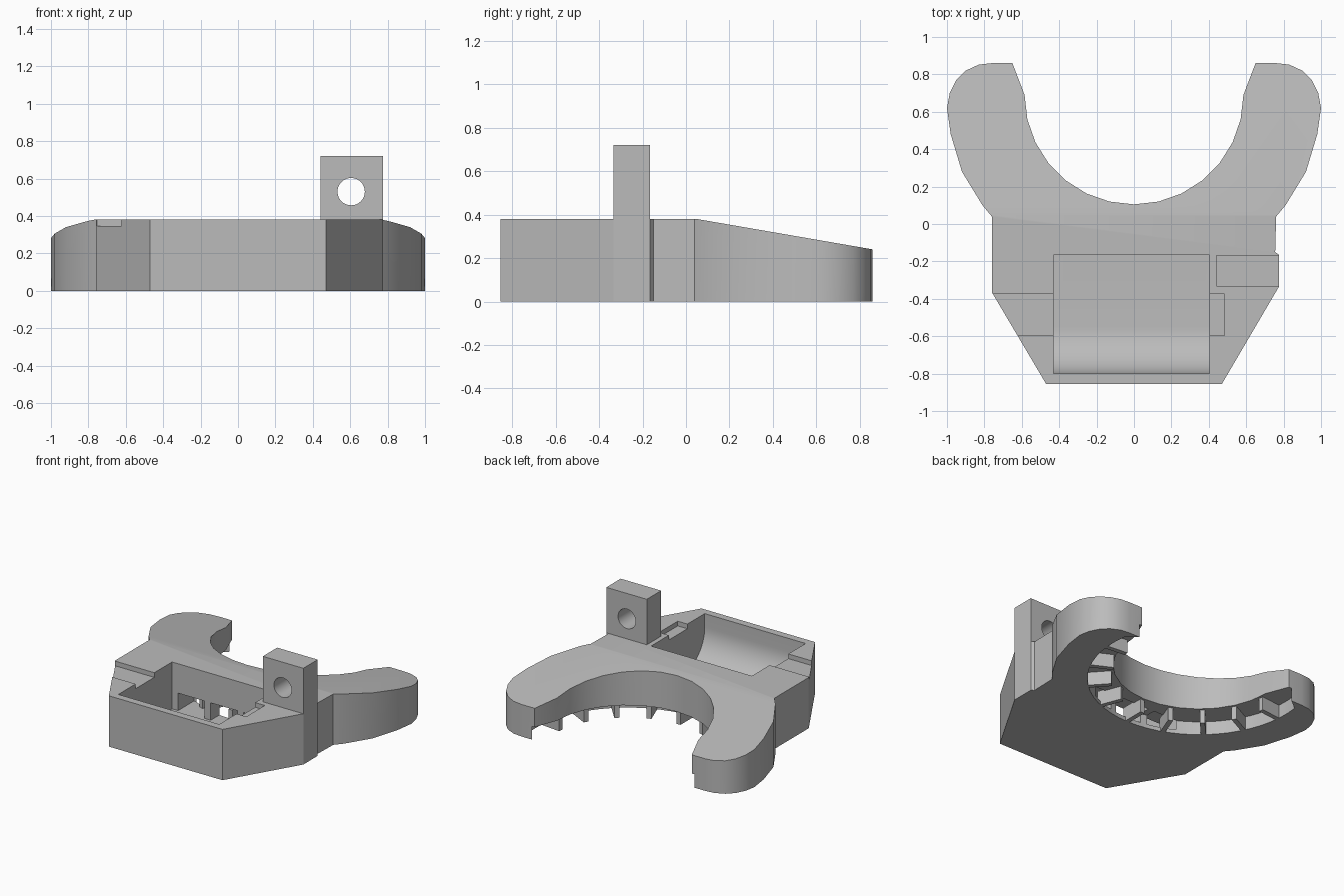
import bpy, bmesh, math
from mathutils import Matrix

if "Cube" in bpy.data.objects:
    bpy.data.objects.remove(bpy.data.objects["Cube"])

grey = bpy.data.materials.new("plain grey")
grey.use_nodes = True
colour = (0.5, 0.5, 0.5, 1)
grey.diffuse_color = colour
grey.node_tree.nodes["Principled BSDF"].inputs["Base Color"].default_value = colour

TOP = 0.38
ARC_Y, ARC_R, RECESS_R, RECESS_Z = 0.69, 0.585, 0.76, 0.10


def prism(name, outline, lo, hi, axis="z"):
    """Extrude a closed outline along z, or a (y, z) outline along x."""
    bm = bmesh.new()
    place = (lambda a, b: (a, b, lo)) if axis == "z" else (lambda a, b: (lo, a, b))
    step = (0, 0, hi - lo) if axis == "z" else (hi - lo, 0, 0)
    face = bm.faces.new([bm.verts.new(place(a, b)) for a, b in outline])
    out = bmesh.ops.extrude_face_region(bm, geom=[face])["geom"]
    bmesh.ops.translate(bm, vec=step, verts=[v for v in out if isinstance(v, bmesh.types.BMVert)])
    bmesh.ops.recalc_face_normals(bm, faces=bm.faces)
    mesh = bpy.data.meshes.new(name)
    bm.to_mesh(mesh)
    bm.free()
    mesh.materials.append(grey)
    obj = bpy.data.objects.new(name, mesh)
    bpy.context.collection.objects.link(obj)
    return obj


def box(name, x0, x1, y0, y1, z0, z1):
    return prism(name, [(x0, y0), (x1, y0), (x1, y1), (x0, y1)], z0, z1)


def arc(cx, cy, r, start, end, n):
    angles = [math.radians(start + (end - start) * i / n) for i in range(n + 1)]
    return [(cx + r * math.cos(a), cy + r * math.sin(a)) for a in angles]


def cut(obj, cutter):
    cutter.hide_render = True
    mod = obj.modifiers.new("cut", "BOOLEAN")
    mod.operation, mod.solver, mod.object = "DIFFERENCE", "EXACT", cutter
    bpy.context.view_layer.objects.active = obj
    bpy.ops.object.modifier_apply(modifier=mod.name)
    bpy.data.objects.remove(cutter)


# Body: trapezoid front, two rounded arms and a round bay between them
arm = [(0.76, 0.04), (0.81, 0.1), (0.92, 0.28), (0.98, 0.48), (1, 0.62), (0.985, 0.7),
       (0.95, 0.77), (0.9, 0.82), (0.83, 0.852), (0.76, 0.86), (0.65, 0.86)]
bay = arc(0, ARC_Y, ARC_R, 0, -180, 14)
outline = ([(-0.47, -0.855), (0.47, -0.855), (0.775, -0.335), (0.775, -0.165), (0.755, -0.15)]
           + arm + bay + [(-x, y) for x, y in reversed(arm)] + [(-0.76, -0.365)])
body = prism("body", outline, 0, TOP)

# Sloping arm tops
cut(body, prism("slope_cutter", [(0.05, TOP), (0.86, 0.24), (1, 0.216), (1, 0.6), (0.05, 0.6)],
                -1.2, 1.2, "x"))

# Tray with a curved front floor
tray = [(-0.165, 0.5), (-0.165, 0.03)] + arc(-0.55, 0.28, 0.25, 270, 180, 14) + [(-0.8, 0.5)]
cut(body, prism("tray_cutter", tray, -0.43, 0.405, "x"))

# Shallow cable notches beside the tray
cut(body, box("left_notch_cutter", 0.3, 0.485, -0.595, -0.375, 0.345, 0.5))
cut(body, box("right_notch_cutter", -0.9, -0.3, -0.595, -0.375, 0.345, 0.5))

# Recess under the bay edge, open to the tray
ring = arc(0, ARC_Y, RECESS_R, 8, -188, 32) + [(-0.5, 1), (0.5, 1)]
cut(body, prism("recess_cutter", ring, -0.1, RECESS_Z))
for x in (-0.27, 0, 0.27):
    cut(body, box("window_cutter", x - 0.11, x + 0.11, -0.3, 0.02, 0.03, 0.16))

# Ribs hanging in the recess
for i in range(9):
    rib = box("rib", ARC_R + 0.015, RECESS_R + 0.02, -0.017, 0.017, 0, RECESS_Z + 0.01)
    angle = math.radians(-90 + (i - 4) * 21)
    rib.data.transform(Matrix.Translation((0, ARC_Y, 0)) @ Matrix.Rotation(angle, 4, "Z"))

# Upright lug with a round hole
lug = box("lug", 0.44, 0.775, -0.335, -0.165, TOP - 0.01, 0.72)
hole = prism("hole_cutter", arc(0, 0, 0.073, 0, 351, 39), -0.3, 0.3)
hole.data.transform(Matrix.Translation((0.605, -0.25, 0.53)) @ Matrix.Rotation(math.pi / 2, 4, "X"))
cut(lug, hole)

# Smooth the round surfaces, keep the corners crisp
bpy.ops.object.select_all(action="DESELECT")
for obj in (body, lug):
    obj.select_set(True)
bpy.context.view_layer.objects.active = body
bpy.ops.object.shade_smooth_by_angle(angle=math.radians(25))
